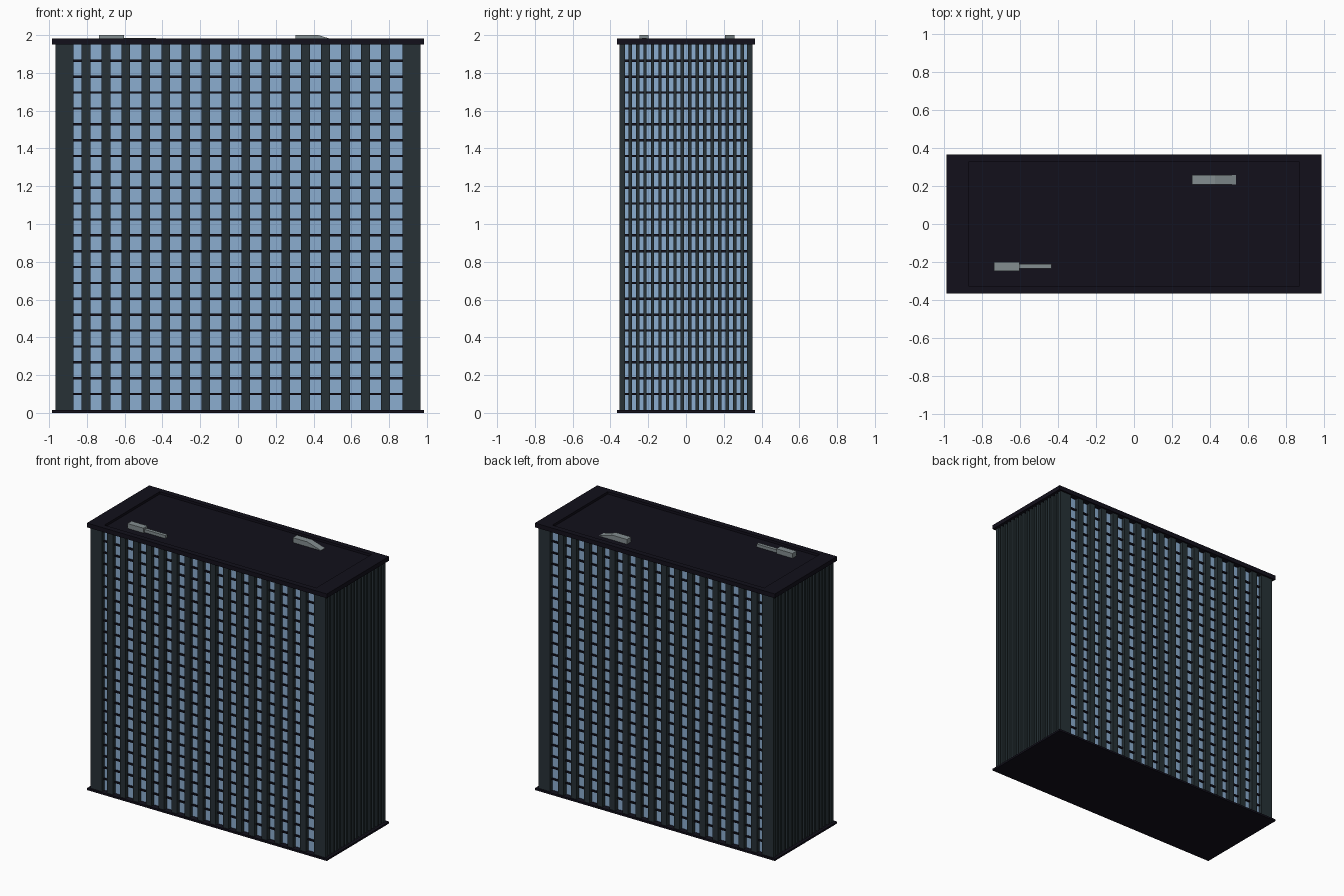
import bpy, bmesh
from mathutils import Matrix, Vector

if "Cube" in bpy.data.objects:
    bpy.data.objects.remove(bpy.data.objects["Cube"])


def material(name, rgb):
    m = bpy.data.materials.new(name)
    m.diffuse_color = (*rgb, 1)
    m.use_nodes = True
    m.node_tree.nodes["Principled BSDF"].inputs["Base Color"].default_value = m.diffuse_color
    return m


SLATE = material("slate", (0.02, 0.031, 0.037))
DARK = material("dark", (0.006, 0.005, 0.011))
GLASS = material("glass", (0.26, 0.42, 0.63))
METAL = material("metal", (0.23, 0.27, 0.28))


def add_box(bm, x0, x1, y0, y1, z0, z1):
    mid = Vector(((x0 + x1) / 2, (y0 + y1) / 2, (z0 + z1) / 2))
    size = Matrix.Diagonal((x1 - x0, y1 - y0, z1 - z0, 1))
    bmesh.ops.create_cube(bm, size=1, matrix=Matrix.Translation(mid) @ size)


def finish(name, bm, mat):
    bmesh.ops.recalc_face_normals(bm, faces=bm.faces)
    me = bpy.data.meshes.new(name)
    bm.to_mesh(me)
    bm.free()
    me.materials.append(mat)
    ob = bpy.data.objects.new(name, me)
    bpy.context.collection.objects.link(ob)
    return ob


def boxes(name, mat, items):
    bm = bmesh.new()
    for b in items:
        add_box(bm, *b)
    return finish(name, bm, mat)


CX, CY = 0.87, 0.322      # glass core half sizes
WX, WY = 0.965, 0.352     # outer wall half sizes
Z0, Z1 = 0.012, 1.952     # wall bottom and top

# Glass core
boxes("glass_core", GLASS, [(-CX, CX, -CY, CY, Z0, Z1)])

# Corner piers
boxes("corner_piers", SLATE,
      [(min(sx * CX, sx * WX), max(sx * CX, sx * WX),
        min(sy * CY, sy * WY), max(sy * CY, sy * WY), Z0, Z1)
       for sx in (-1, 1) for sy in (-1, 1)])

# Vertical fins on the long faces
fins = []
for i in range(16):
    x = -0.805 + i * 0.1057
    for a, b in ((-WY, -CY), (CY, WY)):
        fins.append((x - 0.023, x + 0.023, a, b, Z0, Z1))
boxes("long_face_fins", SLATE, fins)

# Vertical fins on the short faces
fins = []
for i in range(16):
    y = -0.296 + i * 0.0396
    for a, b in ((-WX, -CX), (CX, WX)):
        fins.append((a, b, y - 0.009, y + 0.009, Z0, Z1))
boxes("short_face_fins", SLATE, fins)

# Floor bands across the glass
boxes("floor_bands", DARK,
      [(-CX - 0.01, CX + 0.01, -CY - 0.01, CY + 0.01, z - 0.006, z + 0.006)
       for z in (0.1 + i * 0.084 for i in range(22))])

# Base slab
boxes("base_slab", DARK, [(-0.985, 0.985, -0.365, 0.365, 0, 0.014)])

# Roof slab with a shallow recessed deck
bm = bmesh.new()
add_box(bm, -0.985, 0.985, -0.365, 0.365, 1.95, 1.982)
top = max(bm.faces, key=lambda f: f.calc_center_median().z)
bmesh.ops.inset_region(bm, faces=[top], thickness=0.001)
for v in top.verts:
    v.co.x = CX if v.co.x > 0 else -CX
    v.co.y = 0.325 if v.co.y > 0 else -0.325
deck = bmesh.ops.inset_region(bm, faces=[top], thickness=0.0001)
for v in top.verts:
    v.co.z = 1.964
finish("roof_slab", bm, DARK)

# Rooftop unit with a narrow duct
boxes("roof_unit", METAL, [(-0.735, -0.603, -0.247, -0.199, 1.962, 2.0)])
boxes("roof_duct", METAL, [(-0.603, -0.433, -0.234, -0.21, 1.962, 1.986)])

# Rooftop wedge: side profile extruded along y
bm = bmesh.new()
profile = [(0.305, 1.962), (0.535, 1.962), (0.535, 1.966), (0.425, 2.0), (0.305, 2.0)]
face = bm.faces.new([bm.verts.new((x, 0.207, z)) for x, z in profile])
ext = bmesh.ops.extrude_face_region(bm, geom=[face], use_keep_orig=True)
bmesh.ops.translate(bm, vec=(0, 0.05, 0),
                    verts=[g for g in ext["geom"] if isinstance(g, bmesh.types.BMVert)])
finish("roof_wedge", bm, METAL)
